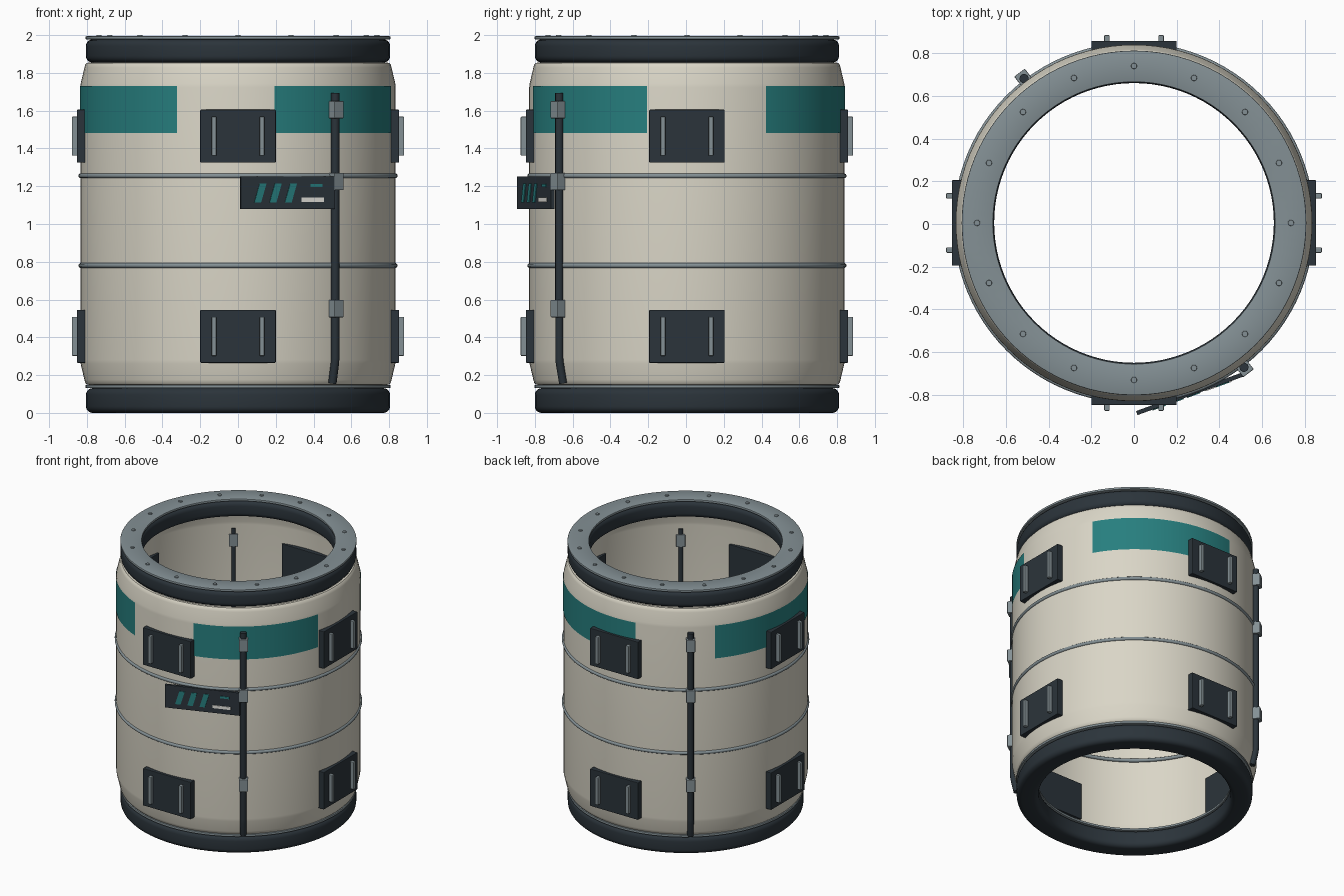
import bpy
import bmesh
from math import sin, cos, pi, radians
from mathutils import Matrix, Vector

if "Cube" in bpy.data.objects:
    bpy.data.objects.remove(bpy.data.objects["Cube"])

SHIFT = Vector((0, 0.005, 0))
RADIUS = 0.835


def material(name, rgb):
    m = bpy.data.materials.new(name)
    m.use_nodes = True
    m.diffuse_color = (*rgb, 1)
    m.node_tree.nodes["Principled BSDF"].inputs["Base Color"].default_value = (*rgb, 1)
    return m


CREAM = material("warm cream", (0.70, 0.67, 0.57))
TEAL = material("teal", (0.02, 0.21, 0.21))
DARK = material("dark slate", (0.024, 0.034, 0.043))
GREY = material("steel grey", (0.23, 0.28, 0.30))
WHITE = material("off white", (0.78, 0.77, 0.72))


def finish(name, bm, mat, smooth=False):
    mesh = bpy.data.meshes.new(name)
    bm.to_mesh(mesh)
    bm.free()
    mesh.materials.append(mat)
    obj = bpy.data.objects.new(name, mesh)
    obj.location = SHIFT
    bpy.context.collection.objects.link(obj)
    if smooth:
        bpy.ops.object.select_all(action='DESELECT')
        obj.select_set(True)
        bpy.context.view_layer.objects.active = obj
        bpy.ops.object.shade_smooth_by_angle(angle=radians(40))
    return obj


def lathe(name, profile, mat, start=0, end=360, closed=False, segments=96):
    """Sweep (radius, height) points around z; closed joins the profile's ends."""
    bm = bmesh.new()
    full = end - start == 360
    columns = []
    for i in range(segments if full else segments + 1):
        a = radians(start + (end - start) * i / segments)
        columns.append([bm.verts.new((r * cos(a), r * sin(a), z)) for r, z in profile])
    count = len(profile)
    for i in range(segments):
        p, q = columns[i], columns[(i + 1) % len(columns)]
        for j in range(count if closed else count - 1):
            k = (j + 1) % count
            bm.faces.new((p[j], q[j], q[k], p[k]))
    return finish(name, bm, mat, True)


def rounded(r0, r1, z0, z1, bevel, steps=5):
    """Counter-clockwise rounded rectangle profile."""
    corners = ((r1, z0, -1, 1), (r1, z1, -1, -1), (r0, z1, 1, -1), (r0, z0, 1, 1))
    points = []
    for n, (r, z, dr, dz) in enumerate(corners):
        for s in range(steps + 1):
            a = (n - 1 + s / steps) * pi / 2
            points.append((r + bevel * (dr + cos(a)), z + bevel * (dz + sin(a))))
    return points


def box(name, frame, centre, size, mat, bevel=0, lean=0):
    """Box in a local frame; lean shears its top along local x."""
    shear = Matrix.Identity(4)
    shear[0][2] = lean
    bm = bmesh.new()
    bmesh.ops.create_cube(bm, size=1, matrix=shear @ Matrix.Diagonal((*size, 1)))
    if bevel:
        bmesh.ops.bevel(bm, geom=bm.edges[:], offset=bevel, segments=2, affect='EDGES', profile=0.5)
    bm.transform(frame @ Matrix.Translation(centre))
    return finish(name, bm, mat)


def turn(degrees):
    return Matrix.Rotation(radians(degrees), 4, 'Z')


# Thin hull with tapered, rounded shoulders
half = [(0.785, 0.148), (0.800, 0.150), (0.809, 0.160), (0.813, 0.175), (RADIUS - 0.002, 0.26), (RADIUS, 0.28)]
lathe("hull", half + [(r, 2.003 - z) for r, z in reversed(half)], CREAM)

# End rings, each with a steel flange on top
for label, base, height in (("bottom", 0, 0.131), ("top", 1.855, 0.122)):
    top = base + height
    lathe(label + "_ring", rounded(0.655, 0.805, base, top, 0.035), DARK, closed=True)
    lathe(label + "_flange", rounded(0.66, 0.807, top, top + 0.017, 0.004, 2), GREY, closed=True)

# Flange bolts
for i in range(16):
    bm = bmesh.new()
    spot = turn(i * 22.5) @ Vector((0.735, 0, 1.995))
    bmesh.ops.create_cone(bm, cap_ends=True, segments=12, radius1=0.015, radius2=0.013,
                          depth=0.01, matrix=Matrix.Translation(spot))
    finish(f"bolt_{i + 1}", bm, GREY, True)

# Hoop bands
for label, z in (("lower", 0.78), ("upper", 1.255)):
    hoop = [(0.832 + 0.013 * cos(k * pi / 5), z + 0.013 * sin(k * pi / 5)) for k in range(10)]
    lathe(label + "_hoop", hoop, GREY, closed=True)

# Painted colour patches
for i, (start, end) in enumerate(((-76.6, -14.6), (30, 101), (139, 247.4))):
    lathe(f"colour_patch_{i + 1}", [(RADIUS + 0.002, 1.483), (RADIUS + 0.002, 1.73)],
          TEAL, start, end, segments=36)

# Flat equipment panels with paired handles on four sides
for side, angle in (("left", 0), ("back", 90), ("right", 180), ("front", 270)):
    for level, z in (("lower", 0.405), ("upper", 1.465)):
        box(f"{side}_{level}_panel", turn(angle), (0.8265, 0, z), (0.053, 0.4, 0.28), DARK, 0.004)
        for hand in (-1, 1):
            box(f"{side}_{level}_handle_{hand}", turn(angle), (0.864, hand * 0.127, z),
                (0.032, 0.026, 0.207), GREY, 0.005)

# Two conduits with bent feet and square clamps
for label, angle in (("front", -52.7), ("back", 127.3)):
    curve = bpy.data.curves.new(label + "_conduit", 'CURVE')
    curve.dimensions = '3D'
    curve.bevel_depth = 0.022
    curve.bevel_resolution = 3
    curve.use_fill_caps = True
    path = ((0.825, 0.158), (0.846, 0.26), (0.85, 0.29), (0.85, 1.693))
    spline = curve.splines.new('POLY')
    spline.points.add(len(path) - 1)
    for point, (r, z) in zip(spline.points, path):
        point.co = (*(turn(angle) @ Vector((r, 0, z))), 1)
    curve.materials.append(DARK)
    conduit = bpy.data.objects.new(label + "_conduit", curve)
    conduit.location = SHIFT
    bpy.context.collection.objects.link(conduit)
    for i, z in enumerate((0.552, 1.225, 1.605)):
        box(f"{label}_clamp_{i + 1}", turn(angle), (0.853, 0, z), (0.064, 0.062, 0.092), GREY, 0.004)

# Status plate: slanted bars and two dashes
plate = Matrix.Translation((0.262, -0.80, 1.165)) @ turn(20)
box("status_plate", plate, (0, 0, 0), (0.53, 0.02, 0.172), DARK, 0.002)
for i in range(3):
    box(f"slanted_bar_{i + 1}", plate, (-0.157 + 0.086 * i, -0.011, 0), (0.038, 0.006, 0.1), TEAL, lean=0.3)
box("teal_dash", plate, (0.158, -0.011, 0.04), (0.066, 0.006, 0.016), TEAL)
box("white_dash", plate, (0.138, -0.011, -0.037), (0.128, 0.006, 0.022), WHITE)
